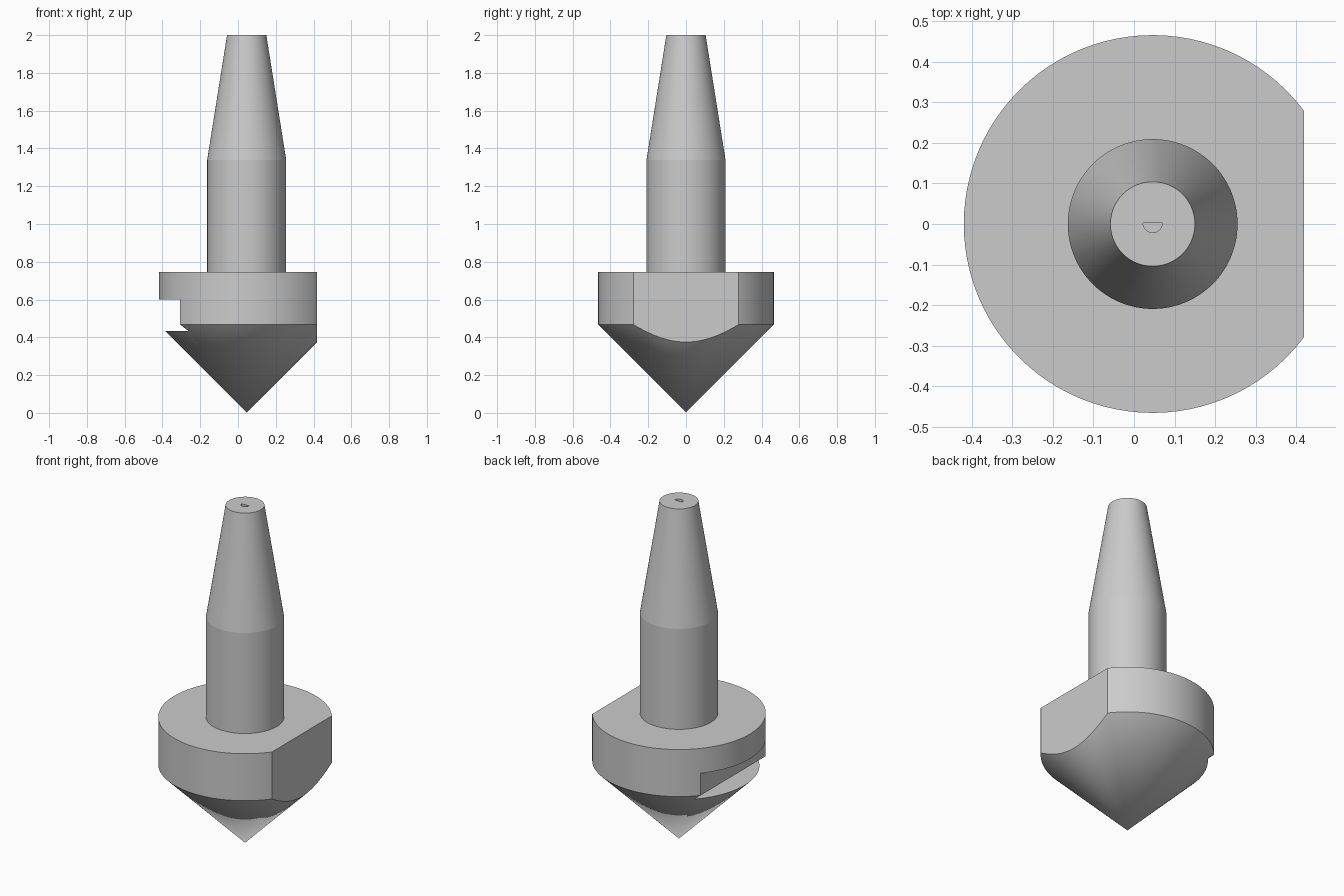
import bpy, bmesh, math

old = bpy.data.objects.get("Cube")
if old:
    bpy.data.objects.remove(old, do_unlink=True)

AXIS_X = 0.046
R = 0.465

steel = bpy.data.materials.new("plain_grey")
steel.use_nodes = True
grey = (0.6, 0.6, 0.6, 1)
steel.diffuse_color = grey
steel.node_tree.nodes["Principled BSDF"].inputs["Base Color"].default_value = grey


def make_object(name, bm):
    bmesh.ops.recalc_face_normals(bm, faces=bm.faces)
    mesh = bpy.data.meshes.new(name)
    bm.to_mesh(mesh)
    bm.free()
    mesh.materials.append(steel)
    obj = bpy.data.objects.new(name, mesh)
    bpy.context.collection.objects.link(obj)
    return obj


def lathe(name, profile, steps=96):
    """Spin a list of (radius, z) points round the vertical axis."""
    bm = bmesh.new()
    verts = [bm.verts.new((AXIS_X + r, 0, z)) for r, z in profile]
    edges = [bm.edges.new(pair) for pair in zip(verts, verts[1:])]
    bmesh.ops.spin(bm, geom=verts + edges, cent=(AXIS_X, 0, 0), axis=(0, 0, 1),
                   angle=math.tau, steps=steps)
    bmesh.ops.remove_doubles(bm, verts=bm.verts, dist=0.0001)
    return make_object(name, bm)


def prism(name, outline, direction):
    """Extrude a closed outline along a direction."""
    bm = bmesh.new()
    face = bm.faces.new([bm.verts.new(p) for p in outline])
    result = bmesh.ops.extrude_face_region(bm, geom=[face], use_keep_orig=True)
    moved = [v for v in result["geom"] if isinstance(v, bmesh.types.BMVert)]
    bmesh.ops.translate(bm, verts=moved, vec=direction)
    return make_object(name, bm)


# Pointed head, collar, straight shank and tapered stem in one turned body
body = lathe("turned_pin", [(0, 0.003), (R, 0.468), (R, 0.746), (0.209, 0.746),
                            (0.209, 1.34), (0.104, 2), (0, 2)])

# Flat on one side of the head
flat = prism("flat_cutter", [(0.418, -1, -0.1), (1, -1, -0.1),
                             (1, -1, 1), (0.418, -1, 1)], (0, 2, 0))

# Undercut slot across the opposite side
slot = prism("slot_cutter", [(-1, -1, 0.434), (-0.263, -1, 0.434), (-0.307, -1, 0.468),
                             (-0.307, -1, 0.599), (-1, -1, 0.599)], (0, 2, 0))

# Tiny half-round dimple in the top
arc = [math.pi + math.pi * i / 12 for i in range(13)]
dimple = prism("dimple_cutter", [(AXIS_X + 0.024 * math.cos(a), 0.003 + 0.024 * math.sin(a), 1.98)
                                 for a in arc], (0, 0, 0.1))

bpy.ops.object.select_all(action="DESELECT")
bpy.context.view_layer.objects.active = body
body.select_set(True)
for cutter in (flat, slot, dimple):
    mod = body.modifiers.new(cutter.name, "BOOLEAN")
    mod.operation = "DIFFERENCE"
    mod.solver = "EXACT"
    mod.object = cutter
    bpy.ops.object.modifier_apply(modifier=mod.name)
    bpy.data.objects.remove(cutter, do_unlink=True)

bpy.ops.object.shade_smooth_by_angle(angle=math.radians(8))
